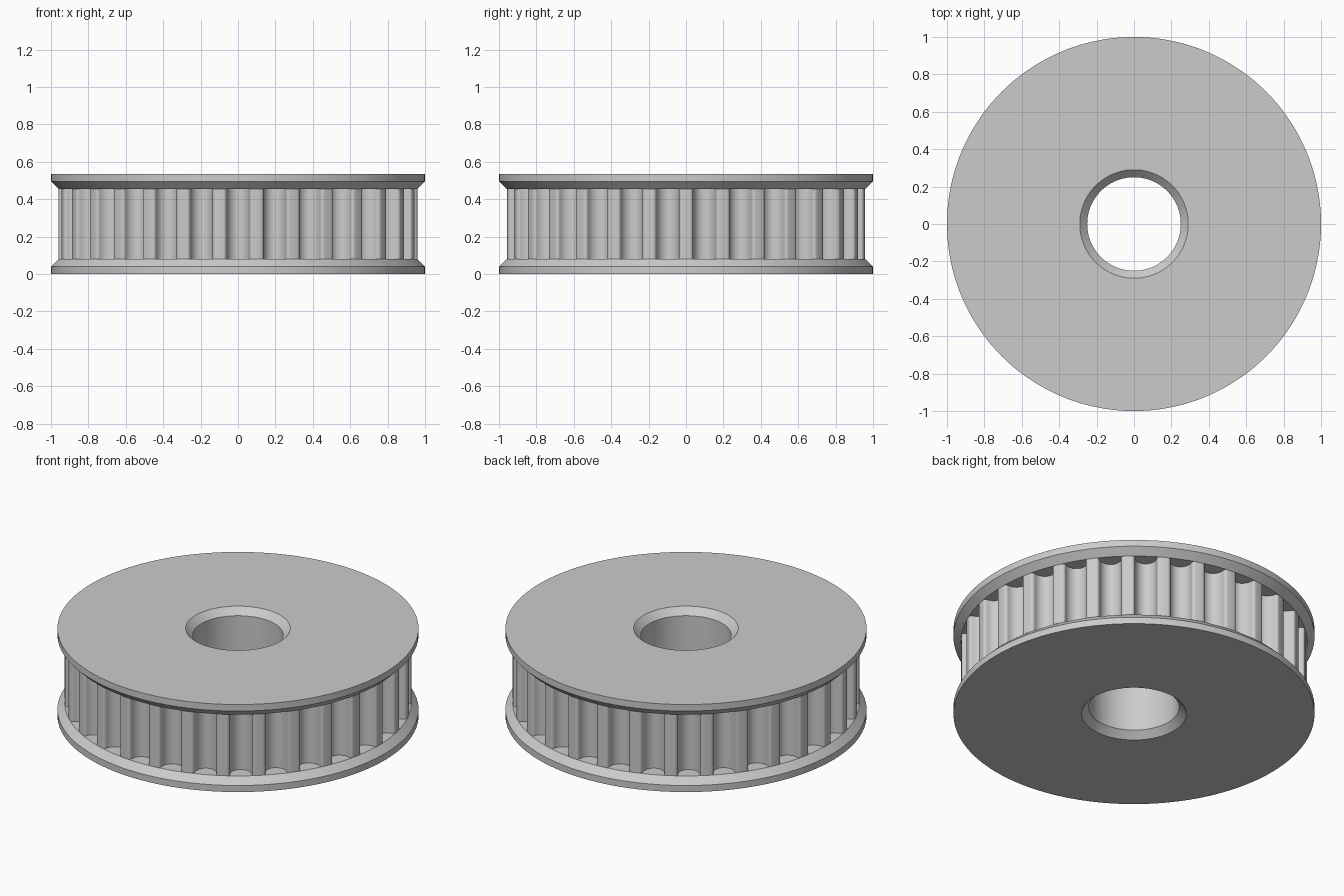
import bpy, bmesh, math

if "Cube" in bpy.data.objects:
    bpy.data.objects.remove(bpy.data.objects["Cube"])

HEIGHT = 0.535
TEETH = 30
TIP_R, ROOT_R = 0.96, 0.875      # tooth tip and groove floor radii
FLANGE_Z = 0.08                  # flange thickness at the teeth

steel = bpy.data.materials.new("steel_grey")
steel.diffuse_color = (0.6, 0.6, 0.6, 1)
steel.use_nodes = True
steel.node_tree.nodes["Principled BSDF"].inputs["Base Color"].default_value = steel.diffuse_color


def finish(bm, name):
    mesh = bpy.data.meshes.new(name)
    bm.to_mesh(mesh)
    bm.free()
    mesh.materials.append(steel)
    obj = bpy.data.objects.new(name, mesh)
    bpy.context.collection.objects.link(obj)
    bpy.ops.object.select_all(action='DESELECT')
    obj.select_set(True)
    bpy.context.view_layer.objects.active = obj
    bpy.ops.object.shade_smooth_by_angle(angle=math.radians(30))
    return obj


def skin(bm, rings):
    """Join successive closed rings of points with quads."""
    rows = [[bm.verts.new(p) for p in ring] for ring in rings]
    n = len(rows[0])
    for a, b in zip(rows, rows[1:]):
        for i in range(n):
            j = (i + 1) % n
            bm.faces.new((a[i], a[j], b[j], b[i]))


def lathe(name, profile, steps=144):
    bm = bmesh.new()
    turn = [2 * math.pi * i / steps for i in range(steps)]
    skin(bm, [[(r * math.cos(t), r * math.sin(t), z) for t in turn] for r, z in profile])
    return finish(bm, name)


# Flanges: bore chamfer, flat face, rim, bevel and groove floor
flange = [(0.25, 0.04), (0.29, 0), (1, 0), (1, 0.04), (TIP_R, FLANGE_Z), (ROOT_R, FLANGE_Z)]
lathe("lower_flange", flange)
lathe("upper_flange", [(r, HEIGHT - z) for r, z in reversed(flange)])

# Bore wall
lathe("bore", [(0.25, HEIGHT - 0.04), (0.25, 0.04)])


# Toothed belt surface: round grooves blended into the tips with fillets
def groove_half():
    """Right half of one groove, from the floor to the tip, as (offset, radius)."""
    rg, rf = 0.062, 0.018
    cv, fv = ROOT_R + rg, TIP_R - rf
    fu = math.sqrt((rg + rf) ** 2 - (fv - cv) ** 2)
    join = math.atan2(fv - cv, fu)
    pts = []
    for k in range(9):
        a = -math.pi / 2 + (join + math.pi / 2) * k / 8
        pts.append((rg * math.cos(a), cv + rg * math.sin(a)))
    for k in range(1, 7):
        a = math.pi + join - (math.pi / 2 + join) * k / 6
        pts.append((fu + rf * math.cos(a), fv + rf * math.sin(a)))
    return pts


half = groove_half()
groove = [(-u, v) for u, v in reversed(half[1:])] + half
pitch = 2 * math.pi / TEETH
outline = []
for i in range(TEETH):
    mid = (i + 0.5) * pitch
    outline += [(v * math.cos(mid + u / TIP_R), v * math.sin(mid + u / TIP_R)) for u, v in groove]
    tip = (i + 1) * pitch
    outline.append((TIP_R * math.cos(tip), TIP_R * math.sin(tip)))

bm = bmesh.new()
skin(bm, [[(x, y, z) for x, y in outline] for z in (FLANGE_Z, HEIGHT - FLANGE_Z)])
finish(bm, "belt_teeth")
